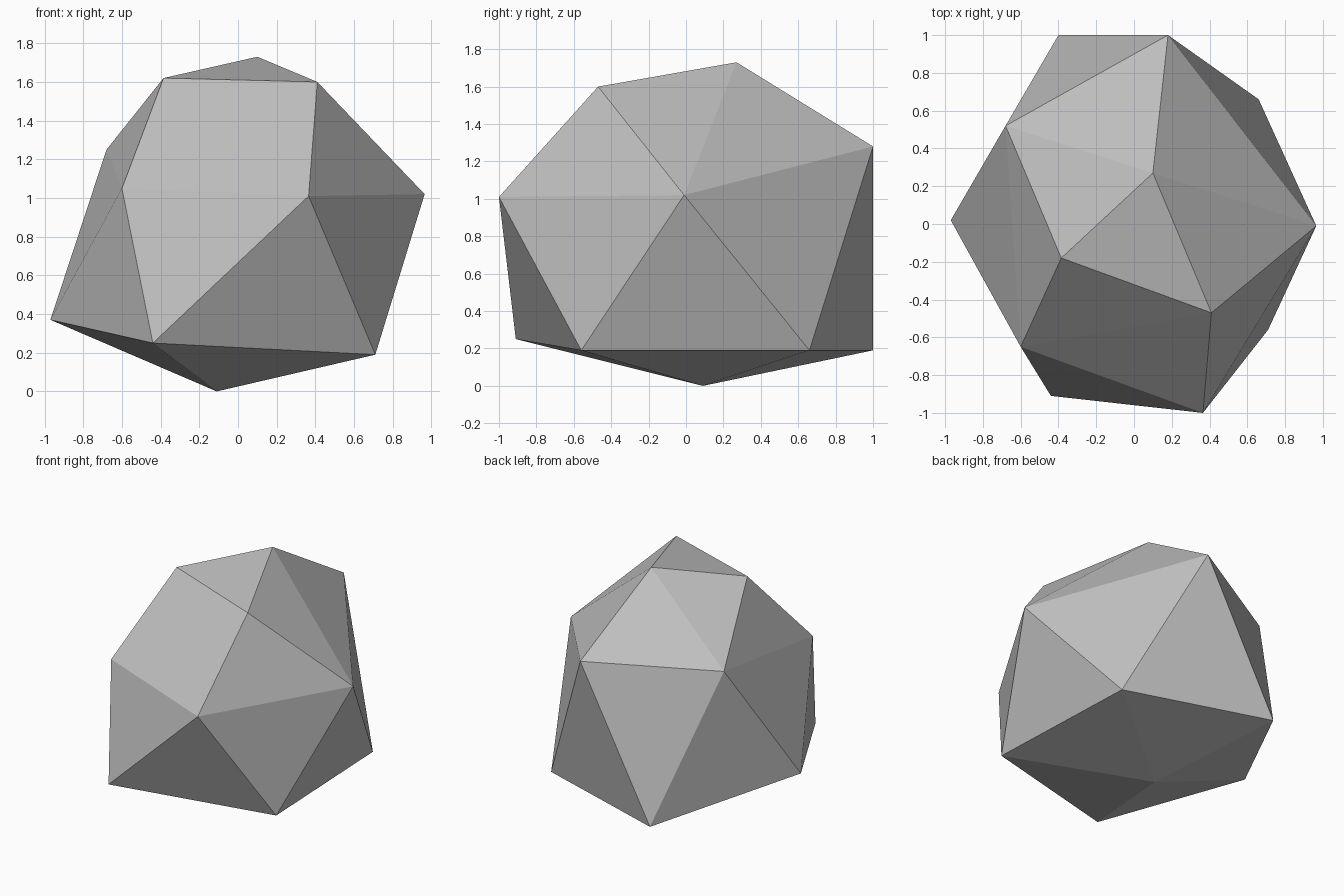
import bpy
import bmesh

cube = bpy.data.objects.get("Cube")
if cube:
    bpy.data.objects.remove(cube, do_unlink=True)

# Stone material
GREY = (0.52, 0.52, 0.52, 1.0)
stone = bpy.data.materials.new("stone grey")
stone.use_nodes = True
stone.diffuse_color = GREY
stone.node_tree.nodes["Principled BSDF"].inputs["Base Color"].default_value = GREY

# Corners of the faceted boulder, from the base up to the peak
base = [(-0.11, 0.09, 0.0)]
lower_ring = [(-0.40, 1.0, 0.19), (0.66, 0.66, 0.19), (0.71, -0.56, 0.19),
              (-0.44, -0.91, 0.25), (-0.97, 0.02, 0.37)]
upper_ring = [(0.18, 1.0, 1.28), (0.965, -0.01, 1.02), (0.365, -1.0, 1.01),
              (-0.60, -0.65, 1.05), (-0.68, 0.52, 1.25)]
crown = [(-0.385, -0.18, 1.62), (0.41, -0.47, 1.60), (0.10, 0.27, 1.73)]

# Boulder: flat facets wrapped around the corners
bm = bmesh.new()
for corner in base + lower_ring + upper_ring + crown:
    bm.verts.new(corner)
bmesh.ops.convex_hull(bm, input=bm.verts[:])
bmesh.ops.recalc_face_normals(bm, faces=bm.faces[:])
mesh = bpy.data.meshes.new("boulder")
bm.to_mesh(mesh)
bm.free()
mesh.materials.append(stone)
bpy.context.collection.objects.link(bpy.data.objects.new("boulder", mesh))
